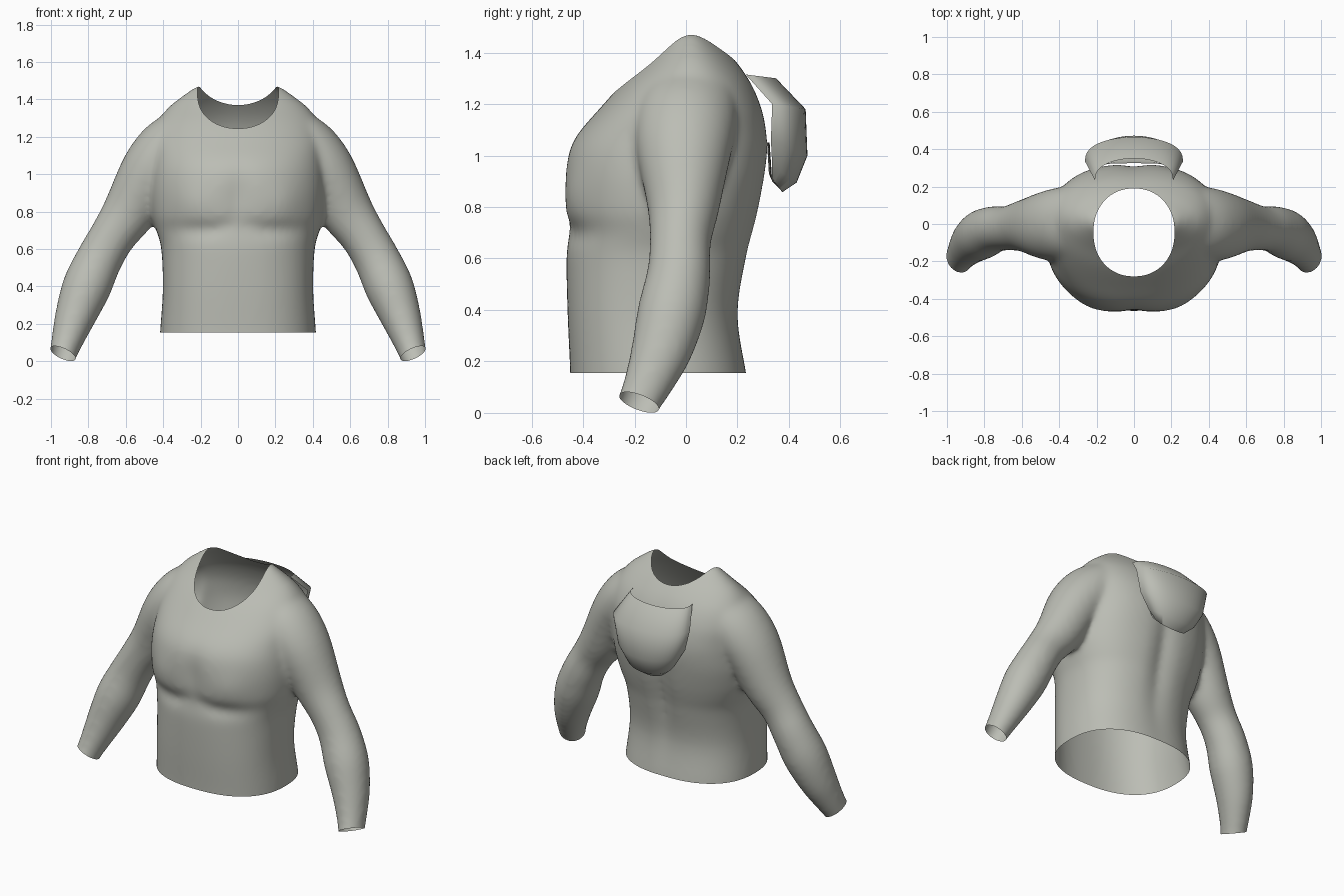
import bpy, bmesh, math
from mathutils import Vector
from mathutils.bvhtree import BVHTree

if "Cube" in bpy.data.objects:
    bpy.data.objects.remove(bpy.data.objects["Cube"])

fabric = bpy.data.materials.new("grey_fabric")
fabric.diffuse_color = (0.50, 0.51, 0.46, 1)
fabric.use_nodes = True
fabric.node_tree.nodes["Principled BSDF"].inputs["Base Color"].default_value = fabric.diffuse_color


def spline(keys, steps):
    """Catmull-Rom interpolation through tuples of numbers."""
    out = []
    for i in range(len(keys) - 1):
        a, b, c, d = (keys[min(max(i + k, 0), len(keys) - 1)] for k in (-1, 0, 1, 2))
        for s in range(steps):
            t = s / steps
            out.append(tuple(0.5 * (2 * q + (r - p) * t + (2 * p - 5 * q + 4 * r - u) * t * t
                                    + (3 * q - p - 3 * r + u) * t ** 3)
                             for p, q, r, u in zip(a, b, c, d)))
    return out + [keys[-1]]


def loft(bm, rings, closed=True):
    """Skin a list of point rings; closed rings also get end caps."""
    rows = [[bm.verts.new(p) for p in r] for r in rings]
    n = len(rows[0])
    for lo, hi in zip(rows, rows[1:]):
        for j in range(n if closed else n - 1):
            k = (j + 1) % n
            bm.faces.new((lo[j], lo[k], hi[k], hi[j]))
    if closed:
        bm.faces.new(rows[0][::-1])
        bm.faces.new(rows[-1])


def spow(v, e):
    return math.copysign(abs(v) ** e, v)


def bump(v, centre, width):
    return math.exp(-((v - centre) / width) ** 2)


def make_object(name, bm):
    mesh = bpy.data.meshes.new(name)
    bm.to_mesh(mesh)
    bm.free()
    mesh.materials.append(fabric)
    obj = bpy.data.objects.new(name, mesh)
    bpy.context.collection.objects.link(obj)
    return obj


# Torso volume: height, half width, front y, back y, front and back squareness
torso_keys = [
    (0.05, 0.42, -0.45, 0.25, 2.4, 2.4), (0.155, 0.417, -0.45, 0.235, 2.4, 2.4),
    (0.38, 0.402, -0.46, 0.205, 2.4, 2.4), (0.60, 0.41, -0.465, 0.24, 2.3, 2.4),
    (0.70, 0.437, -0.458, 0.265, 2.25, 2.4), (0.78, 0.46, -0.472, 0.285, 2.2, 2.4),
    (0.90, 0.47, -0.475, 0.307, 2.2, 2.5), (1.00, 0.467, -0.463, 0.32, 2.2, 2.5),
    (1.08, 0.462, -0.425, 0.318, 2.2, 2.5), (1.18, 0.462, -0.338, 0.298, 2.2, 2.4),
    (1.28, 0.43, -0.248, 0.255, 2.1, 2.3), (1.36, 0.37, -0.165, 0.20, 2.0, 2.1),
    (1.42, 0.295, -0.11, 0.145, 2.0, 2.0), (1.46, 0.24, -0.07, 0.10, 2.0, 2.0),
    (1.478, 0.20, -0.03, 0.06, 2.0, 2.0)]
bm = bmesh.new()
rings = []
for z, w, yf, yb, ef, eb in spline(torso_keys, 4):
    ring = []
    for j in range(64):
        a = math.tau * j / 64
        c, s = math.cos(a), math.sin(a)
        e = ef if s < 0 else eb
        x = w * spow(c, 2 / e)
        y = (yf + yb) / 2 + (yb - yf) / 2 * spow(s, 2 / e)
        if s < 0:   # chest muscles, cleft and the fold below them
            y += 0.02 * bump(x, 0, 0.06) * bump(z, 0.88, 0.14)
            fold = 0.70 + 0.05 * bump(x, 0, 0.08)
            y += 0.018 * bump(z, fold, 0.04) * bump(abs(x), 0.18, 0.17)
            y -= 0.014 * bump(z, 0.84, 0.10) * bump(abs(x), 0.24, 0.10)
        else:       # spine groove
            y -= 0.03 * bump(x, 0, 0.06) * bump(z, 0.75, 0.35)
        ring.append((x, y, z))
    rings.append(ring)
loft(bm, rings)

# Sleeve volumes: centre x, y, z, in-plane radius, depth radius
sleeve_keys = [
    (0.20, 0.02, 1.31, 0.12, 0.14), (0.29, 0.015, 1.215, 0.15, 0.185),
    (0.375, 0.00, 1.125, 0.172, 0.198), (0.465, -0.008, 1.015, 0.164, 0.185),
    (0.575, -0.01, 0.81, 0.145, 0.143), (0.67, -0.022, 0.67, 0.124, 0.12),
    (0.745, -0.028, 0.54, 0.125, 0.124), (0.81, -0.055, 0.395, 0.131, 0.133),
    (0.868, -0.095, 0.245, 0.111, 0.119), (0.91, -0.145, 0.12, 0.088, 0.097),
    (0.936, -0.185, 0.037, 0.074, 0.084), (0.956, -0.222, -0.04, 0.07, 0.082)]
path = spline(sleeve_keys, 4)
for side in (-1, 1):
    rings = []
    for i, (x, y, z, r, ry) in enumerate(path):
        tan = (Vector(path[min(i + 1, len(path) - 1)][:3]) - Vector(path[max(i - 1, 0)][:3])).normalized()
        u = Vector((0, 1, 0)).cross(tan).normalized()
        v = tan.cross(u)
        ring = []
        for j in range(32):
            a = math.tau * j / 32
            p = Vector((x, y, z)) + u * r * math.cos(a) + v * ry * math.sin(a)
            ring.append((p.x * side, p.y, p.z))
        rings.append(ring)
    loft(bm, rings)
bmesh.ops.recalc_face_normals(bm, faces=bm.faces)

# Fuse torso and sleeves into one smooth skin
shirt = make_object("sweater_body", bm)
remesh = shirt.modifiers.new("fuse", 'REMESH')
remesh.mode = 'VOXEL'
remesh.voxel_size = 0.015
smooth = shirt.modifiers.new("soften", 'SMOOTH')
smooth.factor = 0.5
smooth.iterations = 18
deps = bpy.context.evaluated_depsgraph_get()
bm = bmesh.new()
bm.from_mesh(shirt.evaluated_get(deps).to_mesh())
shirt.modifiers.clear()


def trim(faces, point, normal):
    geom = set(faces)
    for f in faces:
        geom.update(f.verts)
        geom.update(f.edges)
    bmesh.ops.bisect_plane(bm, geom=list(geom), plane_co=point, plane_no=normal, clear_outer=True)


# Open hem and cuffs
trim([f for f in bm.faces if abs(f.calc_center_median().x) < 0.5 and f.calc_center_median().z < 0.4],
     (0, 0, 0.155), (0, 0, -1))
for side in (-1, 1):
    trim([f for f in bm.faces if f.calc_center_median().x * side > 0.6 and f.calc_center_median().z < 0.3],
         (0.936 * side, -0.185, 0.042), (0.40 * side, -0.34, -0.85))

# Open neck: remove the plug and fit the rim to a rounded outline
NX, NY, NC = 0.217, 0.235, -0.045


def neck(p):
    return (abs(p.x / NX) ** 2.15 + abs((p.y - NC) / NY) ** 2.15) ** (1 / 2.15)


tree = BVHTree.FromBMesh(bm)
plug = [f for f in bm.faces if f.calc_center_median().z > 1.1 and neck(f.calc_center_median()) < 1]
bmesh.ops.delete(bm, geom=plug, context='FACES')
for v in bm.verts:
    if v.is_boundary and v.co.z > 1.1:
        k = neck(v.co)
        x, y = v.co.x / k, NC + (v.co.y - NC) / k
        hit = tree.ray_cast(Vector((x, y, 2)), Vector((0, 0, -1)))[0]
        v.co = hit if hit else (x, y, v.co.z)
bm.to_mesh(shirt.data)
bm.free()

# Hood hanging behind the neck: half width, side y, middle y, side z, middle z
hood_keys = [
    (0.208, 0.232, 0.35, 1.315, 1.30), (0.262, 0.335, 0.465, 1.20, 1.18),
    (0.225, 0.33, 0.472, 1.06, 1.00), (0.165, 0.335, 0.43, 0.96, 0.895),
    (0.11, 0.335, 0.375, 0.91, 0.858), (0.13, 0.322, 0.335, 0.93, 0.90),
    (0.18, 0.315, 0.325, 1.05, 1.05)]
bm = bmesh.new()
rows = []
for w, ye, ym, ze, zm in hood_keys:
    row = []
    for j in range(25):
        a = math.radians(-90 + 7.5 * j)
        c = max(math.cos(a), 0) ** 0.8
        row.append((w * math.sin(a), ye + (ym - ye) * c, ze + (zm - ze) * c))
    rows.append(row)
loft(bm, rows, closed=False)
bmesh.ops.recalc_face_normals(bm, faces=bm.faces)
hood = make_object("hood", bm)

for obj in (shirt, hood):
    bpy.ops.object.select_all(action='DESELECT')
    obj.select_set(True)
    bpy.context.view_layer.objects.active = obj
    bpy.ops.object.shade_smooth_by_angle(angle=math.radians(65))
